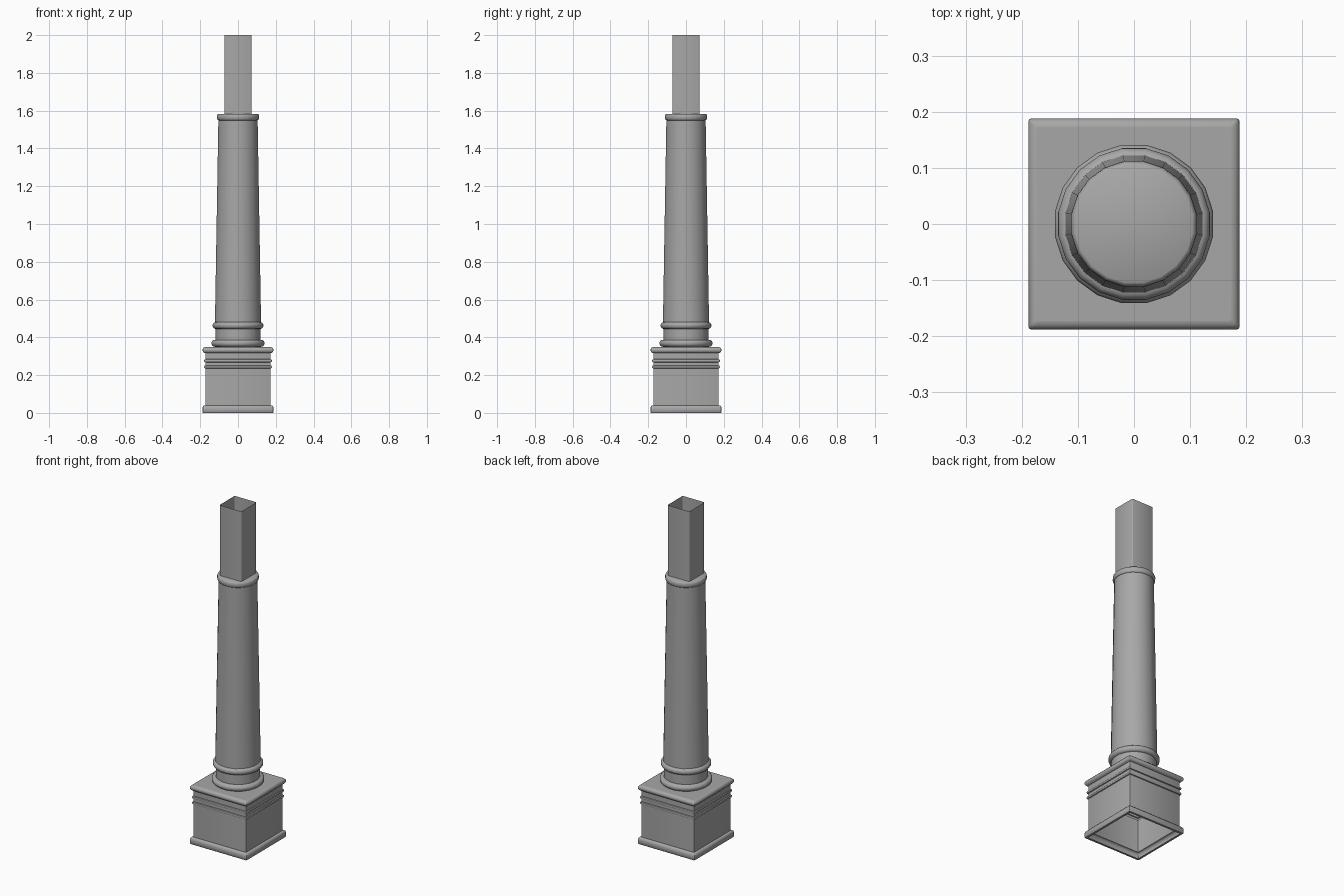
import bpy, bmesh
from math import sin, cos, pi, radians

if "Cube" in bpy.data.objects:
    bpy.data.objects.remove(bpy.data.objects["Cube"])

# Dark grey surface
grey = bpy.data.materials.new("dark_grey")
grey.diffuse_color = (0.39, 0.39, 0.39, 1)
grey.use_nodes = True
grey.node_tree.nodes["Principled BSDF"].inputs["Base Color"].default_value = grey.diffuse_color


def round_section(r, n=20):
    r = r / cos(pi / n)  # r is measured to the flats
    return [(r * cos((i + .5) * 2 * pi / n), r * sin((i + .5) * 2 * pi / n)) for i in range(n)]


def square_section(h, c=0.005, seg=2):
    # square of half width h with rounded corners of radius c
    pts = []
    for q in range(4):
        a0 = q * pi / 2
        mid = a0 + pi / 4
        cx, cy = (h - c) * 2 ** .5 * cos(mid), (h - c) * 2 ** .5 * sin(mid)
        for s in range(seg + 1):
            a = a0 + s * pi / 2 / seg
            pts.append((cx + c * cos(a), cy + c * sin(a)))
    return pts


def loft(name, section, profile, cap=False, angle=40):
    # sweep a section through (half width, z) profile points
    bm = bmesh.new()
    rings = [[bm.verts.new((x, y, z)) for x, y in section(r)] for r, z in profile]
    for a, b in zip(rings, rings[1:]):
        n = len(a)
        for i in range(n):
            j = (i + 1) % n
            bm.faces.new((a[i], a[j], b[j], b[i]))
    if cap:
        bm.faces.new(rings[-1])
    me = bpy.data.meshes.new(name)
    bm.to_mesh(me)
    bm.free()
    me.materials.append(grey)
    ob = bpy.data.objects.new(name, me)
    bpy.context.collection.objects.link(ob)
    bpy.ops.object.select_all(action='DESELECT')
    ob.select_set(True)
    bpy.context.view_layer.objects.active = ob
    bpy.ops.object.shade_smooth_by_angle(angle=radians(angle))
    return ob


def bead(r_in, r_out, z0, z1, n=6):
    # rounded moulding that swells from r_in to r_out
    d = min((z1 - z0) / 2, r_out - r_in)
    pts = [(r_in, z0)]
    for i in range(n + 1):
        a = -pi / 2 + pi * i / n
        pts.append((r_out - d + d * cos(a), (z0 + z1) / 2 + (z1 - z0) / 2 * sin(a)))
    return pts + [(r_in, z1)]


# Square pedestal, an open-bottomed shell with mouldings
pedestal = [(0.173, 0.0), (0.185, 0.0), (0.188, 0.004), (0.188, 0.027),
            (0.185, 0.035), (0.179, 0.04), (0.173, 0.04)]
pedestal += bead(0.173, 0.180, 0.235, 0.251, 4)
pedestal += bead(0.173, 0.180, 0.268, 0.284, 4)
pedestal += bead(0.173, 0.188, 0.316, 0.349, 6)
pedestal += [(0.09, 0.349)]
loft("pedestal", square_section, pedestal)

# Tapered round column with base, neck and top rings
column = bead(0.119, 0.141, 0.350, 0.387)
column += [(0.119, 0.444)]
column += bead(0.119, 0.135, 0.445, 0.481)
column += [(0.122, 0.482), (0.104, 1.548)]
column += bead(0.104, 0.112, 1.549, 1.583)[1:-1]
loft("column", round_section, column, cap=True)

# Square open tube on top, softly shaded around its corners
loft("top_tube", lambda h: square_section(h, 0.006, 2), [(0.072, 1.575), (0.072, 2.0)], angle=60)
